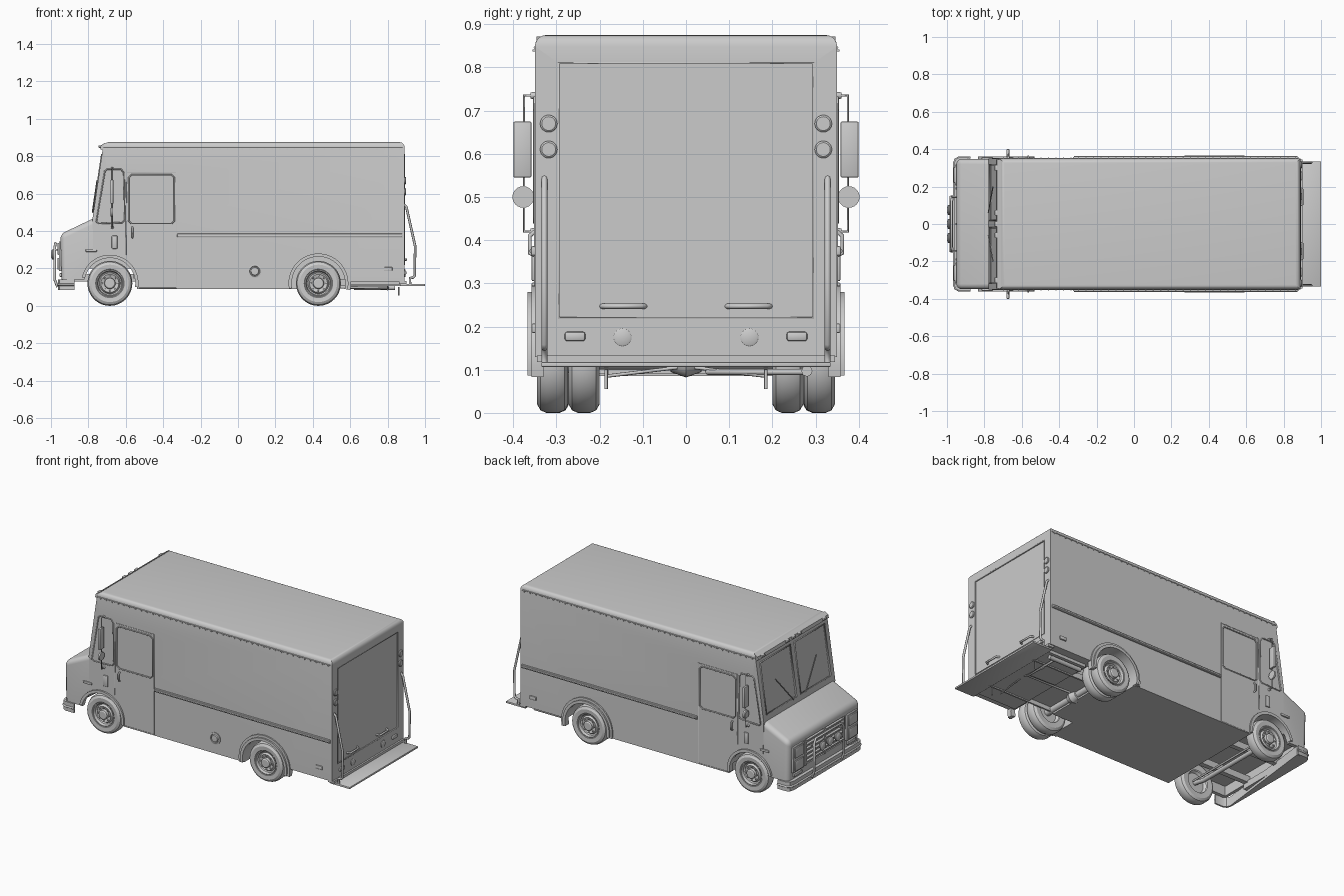
import bpy, bmesh, math
from mathutils import Vector, Matrix

if "Cube" in bpy.data.objects:
    bpy.data.objects.remove(bpy.data.objects["Cube"])

W = 0.35


def finish(name, bm, smooth=True):
    bmesh.ops.recalc_face_normals(bm, faces=bm.faces)
    me = bpy.data.meshes.new(name)
    bm.to_mesh(me)
    bm.free()
    ob = bpy.data.objects.new(name, me)
    bpy.context.collection.objects.link(ob)
    if smooth:
        smooth_by_angle(ob)
    return ob


def smooth_by_angle(ob):
    bpy.ops.object.select_all(action='DESELECT')
    ob.select_set(True)
    bpy.context.view_layer.objects.active = ob
    bpy.ops.object.shade_smooth_by_angle(angle=math.radians(32))


def prism(name, pts, vec, bevel=None, size=0.02, seg=5):
    """Extrude a 3D polygon along vec; bevel = test choosing edges to round."""
    bm = bmesh.new()
    f = bm.faces.new([bm.verts.new(p) for p in pts])
    ext = bmesh.ops.extrude_face_region(bm, geom=[f], use_keep_orig=True)
    bmesh.ops.translate(bm, vec=vec, verts=[v for v in ext['geom'] if isinstance(v, bmesh.types.BMVert)])
    if bevel:
        es = [e for e in bm.edges if bevel(e.verts[0].co, e.verts[1].co)]
        bmesh.ops.bevel(bm, geom=es, offset=size, segments=seg, profile=0.5, affect='EDGES')
    return finish(name, bm)


def box(name, x, y, z, r=0):
    pts = [(x[0], y[0], z[0]), (x[1], y[0], z[0]), (x[1], y[1], z[0]), (x[0], y[1], z[0])]
    return prism(name, pts, (0, 0, z[1] - z[0]), (lambda a, b: True) if r else None, r, 2)


def tube(name, pts, r=0.005, closed=False):
    cu = bpy.data.curves.new(name, 'CURVE')
    cu.dimensions = '3D'
    cu.bevel_depth, cu.bevel_resolution, cu.use_fill_caps = r, 2, True
    sp = cu.splines.new('POLY')
    sp.points.add(len(pts) - 1)
    for p, co in zip(sp.points, pts):
        p.co = (*co, 1)
    sp.use_cyclic_u = closed
    ob = bpy.data.objects.new(name, cu)
    bpy.context.collection.objects.link(ob)
    return ob


def lathe(name, prof, loc, axis, n=40):
    """Revolve (radius, height) profile, its height pointing along axis."""
    bm = bmesh.new()
    vs = [bm.verts.new((r, 0, h)) for r, h in prof]
    es = [bm.edges.new(p) for p in zip(vs, vs[1:])]
    bmesh.ops.spin(bm, geom=vs + es, cent=(0, 0, 0), axis=(0, 0, 1), angle=2 * math.pi, steps=n, use_merge=True)
    bmesh.ops.remove_doubles(bm, verts=bm.verts, dist=1e-5)
    bmesh.ops.transform(bm, verts=bm.verts, matrix=Matrix.Translation(loc) @ Vector((0, 0, 1)).rotation_difference(Vector(axis)).to_matrix().to_4x4())
    return finish(name, bm)


def disc(name, r, t, loc, axis, n=24):
    return lathe(name, [(0, 0), (r, 0), (r, t * 0.7), (r * 0.8, t), (0, t)], loc, axis, n)


def boolean(ob, other, op='DIFFERENCE'):
    m = ob.modifiers.new('cut', 'BOOLEAN')
    m.object, m.operation, m.solver = other, op, 'EXACT'
    bpy.context.view_layer.objects.active = ob
    bpy.ops.object.modifier_apply(modifier='cut')
    bpy.data.objects.remove(other)


# Body: cargo box with cab, joined to a rounded nose
side = [(-.778, .465), (-.718, .875), (.89, .875), (.89, .13), (.43, .13), (.43, .09), (-.54, .09), (-.54, .145), (-.77, .145)]
body = prism('body', [(x, -W, z) for x, z in side], (0, 2 * W, 0), lambda a, b: a.z > .87 and b.z > .87, .026)
nose = prism('nose', [(x, -W + .002, z) for x, z in [(-.943, .14), (-.95, .383), (-.772, .468), (-.59, .468), (-.59, .14)]],
             (0, 2 * W - .004, 0), lambda a, b: min(a.x, b.x) < -.94 and max(a.z, b.z) > .3, .028)
boolean(body, nose, 'UNION')

# Cut wheel wells, engine bay, rear door and windows into the body
FX, RX = -.685, .43
for s in (-1, 1):
    for x, r, y0 in ((FX, .138, .2), (RX, .145, .18)):
        boolean(body, lathe('well_cutter', [(0, 0), (r, 0), (r, .3), (0, .3)], (x, s * y0, .12), (0, s, 0), 48))
boolean(body, box('bay_cutter', (-.925, -.56), (-.325, .325), (0, .2)))
boolean(body, box('rear_door_cutter', (.882, .95), (-.295, .295), (.22, .81)))
boolean(body, box('grille_cutter', (-1, -.935), (-.19, .19), (.185, .345)))
quarter = [(-.757, .45), (-.712, .72), (-.7, .73), (-.625, .73), (-.61, .71), (-.605, .46), (-.62, .445), (-.745, .44)]
door = [(-.585, .455), (-.585, .685), (-.57, .7), (-.355, .7), (-.34, .685), (-.34, .455), (-.355, .44), (-.57, .44)]
wn = Vector((-.41, 0, .06)).normalized()


def shield(y, t):
    return Vector((-.778 + .06 * t, y, .465 + .41 * t))


for s in (-1, 1):
    for name, pts in (('quarter_window', quarter), ('door_window', door)):
        boolean(body, prism('window_cutter', [(x, s * .4, z) for x, z in pts], (0, -s * .057, 0)))
        tube(name + '_seal', [(x, s * W, z) for x, z in pts], .004, True)
    pane = [shield(s * .02, .09), shield(s * .315, .09), shield(s * .315, .84), shield(s * .02, .84)]
    boolean(body, prism('shield_cutter', [p + wn * .02 for p in pane], -wn * .028))
    tube('windshield_seal', pane, .005, True)
    # Wipers
    tube('wiper', [shield(s * .06, .08) + wn * .006, shield(s * .2, .5) + wn * .006], .003)
smooth_by_angle(body)

# Roof visor, clearance lights and rear door gap
prism('roof_visor', [(-.724, -W + .004, .832), (-.737, -W + .004, .838), (-.733, -W + .004, .858), (-.71, -W + .004, .872)], (0, 2 * W - .008, 0))
for y in (-.3, -.06, 0, .06, .3):
    box('clearance_light', (-.745, -.725), (y - .015, y + .015), (.845, .858), .003)
tube('rear_door_frame', [(.889, y, z) for y, z in ((-.295, .22), (.295, .22), (.295, .81), (-.295, .81))], .003, True)

# Wheels: (radius, outward offset) profiles
TYRE = [(.068, -.07), (.1, -.072), (.114, -.064), (.12, -.05), (.12, -.022), (.114, -.008), (.1, 0), (.076, -.002), (.07, -.007)]
RIM = [(.073, -.003), (.068, -.002), (.063, -.018), (.056, -.022), (.048, -.008), (.036, -.012), (.03, -.014), (.028, .002), (.022, .006), (0, .006)]


def wheel(name, x, y, s):
    lathe(name + '_tyre', TYRE, (x, y, .12), (0, s, 0), 48)
    lathe(name + '_rim', RIM, (x, y, .12), (0, s, 0))
    lathe(name + '_back', [(.07, -.06), (.06, -.045), (0, -.045)], (x, y, .12), (0, s, 0))
    for i in range(8):
        a = i * math.pi / 4
        disc('wheel_nut', .005, .008, (x + .041 * math.cos(a), y - s * .012, .12 + .041 * math.sin(a)), (0, s, 0), 6)


def arch(name, x, r0, r1, s, y1, a0, a1):
    A = [math.radians(a0 + (a1 - a0) * i / 24) for i in range(25)]
    pts = [(x + r1 * math.cos(a), s * .33, .12 + r1 * math.sin(a)) for a in A]
    pts += [(x + r0 * math.cos(a), s * .33, .12 + r0 * math.sin(a)) for a in reversed(A)]
    prism(name, pts, (0, s * (y1 - .33), 0))


for s in (-1, 1):
    wheel('front_wheel', FX, s * .343, s)
    wheel('rear_outer_wheel', RX, s * .345, s)
    wheel('rear_inner_wheel', RX, s * .272, s)
    arch('front_fender_lip', FX, .136, .153, s, .36, -8, 168)
    arch('rear_fender_flare', RX, .143, .16, s, .367, -12, 190)
    arch('rear_fender_edge', RX, .16, .175, s, .358, -12, 190)

    # Side trim
    box('rub_rail', (-.325, .88), (s * .353 - .006, s * .353 + .006), (.364, .386), .004)
    tube('rub_rail_ridge', [(-.32, s * .358, .375), (.875, s * .358, .375)], .005)
    tube('drip_rail', [(-.72, s * W, .846), (.88, s * W, .846)], .003)
    for i in range(40):
        box('roof_rivet', (-.7 + i * .04, -.694 + i * .04), (s * .352 - .003, s * .352 + .003), (.837, .842))
    tube('door_seam', [(-.6, s * W, .27), (-.595, s * W, .715), (-.33, s * W, .715), (-.33, s * W, .095), (-.53, s * W, .095)], .0025)
    box('side_step_plate', (-.675, -.645), (s * .353 - .005, s * .353 + .005), (.305, .375), .004)
    tube('door_handle', [(-.565, s * W, .42), (-.565, s * .362, .41), (-.565, s * .362, .37), (-.565, s * W, .365)], .005)
    box('nose_side_marker', (-.815, -.755), (s * .352 - .006, s * .352 + .006), (.288, .302), .004)
    box('rear_side_marker', (.78, .825), (s * .352 - .006, s * .352 + .006), (.185, .207), .004)

    # Mirrors on a bent arm
    tube('mirror_arm', [(-.672, s * y, z) for y, z in ((.345, .735), (.375, .735), (.375, .42), (.345, .42))], .003)
    for z in (.735, .42):
        disc('mirror_mount', .008, .012, (-.672, s * .348, z), (0, s, 0), 12)
    box('mirror', (-.682, -.666), (s * .379 - .021, s * .379 + .021), (.545, .675), .004)
    disc('round_mirror', .025, .014, (-.668, s * .377, .5), (-1, 0, 0))

    # Headlight panels
    box('headlight_panel', (-.958, -.94), (s * .262 - .055, s * .262 + .055), (.185, .345), .005)
    for z in (.225, .305):
        box('headlight', (-.965, -.95), (s * .262 - .042, s * .262 + .042), (z - .032, z + .032), .005)
    box('turn_signal', (-.954, -.94), (s * .262 - .04, s * .262 + .04), (.155, .175), .003)

    # Rear lights, door handles and grab rails
    for z in (.67, .61):
        disc('tail_light', .02, .01, (.888, s * .318, z), (1, 0, 0))
    disc('rear_reflector', .021, .008, (.888, s * .147, .175), (1, 0, 0))
    box('rear_marker', (.885, .9), (s * .257 - .024, s * .257 + .024), (.166, .188), .006)
    tube('rear_door_handle', [(.88, s * .145 - .05, .247), (.9, s * .145 - .04, .247), (.9, s * .145 + .04, .247), (.88, s * .145 + .05, .247)], .006)
    tube('grab_rail', [(x, s * .328, z) for x, z in ((.885, .545), (.9, .53), (.947, .32), (.945, .16), (.935, .15), (.92, .15), (.92, .118))], .007)

    # Chassis rails and mud flaps
    box('front_rail', (-.93, -.54), (s * .13 - .015, s * .13 + .015), (.13, .17))
    box('rear_rail', (.44, .88), (s * .185 - .005, s * .185 + .005), (.105, .14))
    tube('step_brace', [(.86, s * .185, .1), (.86, s * .185, .055)], .004)
    tube('step_strut', [(.8, s * .185, .085), (.8, s * .02, .105)], .004)

# Axles and differential
tube('front_axle', [(FX, -.3, .12), (FX, -.22, .105), (FX, .22, .105), (FX, .3, .12)], .013)
tube('steering_rod', [(-.64, -.26, .1), (-.64, .26, .1)], .006)
tube('rear_axle', [(RX, -.3, .12), (RX, .3, .12)], .02)
lathe('differential', [(0, -.045), (.025, -.035), (.038, 0), (.025, .035), (0, .045)], (RX, 0, .12), (0, 1, 0), 24)
tube('muffler', [(.62, .28, .097), (.64, .28, .097), (.82, .28, .097), (.84, .28, .097)], .013)
tube('tail_pipe', [(.8, .28, .095), (.8, .05, .095), (.5, .05, .1)], .007)

# Rear step
box('rear_step', (.865, 1.0), (-.335, .335), (.106, .118), .003)
box('rear_sill', (.86, .9), (-.345, .345), (.118, .133))
box('step_underframe', (.6, .87), (-.3, .3), (.112, .131))

# Front bumper channel
half = [(-.875, .356), (-.935, .356), (-.955, .345), (-.963, .32)]
inner = [(-.953, .315), (-.945, .337), (-.93, .346), (-.875, .346)]
ring = half + [(x, -y) for x, y in reversed(half)] + [(x, -y) for x, y in reversed(inner)] + [(x, y) for x, y in reversed(inner)]
prism('front_bumper', [(x, y, .085) for x, y in ring], (0, 0, .057))
tube('bumper_ridge', [(x, y, .113) for x, y in half + [(x, -y) for x, y in reversed(half)]], .006)
box('bumper_bracket', (-.955, -.91), (-.15, .15), (.1, .14))

# Grille slats
for i in range(6):
    z = .2 + i * .026
    box('grille_slat', (-.95, -.932), (-.19, .19), (z - .004, z + .004))
for y in (-.19, 0, .19):
    box('grille_post', (-.954, -.935), (y - .006, y + .006), (.185, .345))

# Push bar with three round lamps
loop = [(-.965, -.145, .1), (-.98, -.145, .14), (-.98, -.145, .31), (-.976, -.125, .335)]
tube('push_bar', loop + [(x, -y, z) for x, y, z in reversed(loop)], .007)
tube('push_bar_cross', [(-.98, -.145, .235), (-.98, .145, .235)], .006)
for y in (-.075, 0, .075):
    lathe('bar_lamp', [(0, 0), (.018, .002), (.027, .014), (.027, .02), (.02, .025), (0, .027)], (-.973, y, .275), (-1, 0, 0), 24)
for y in (-.145, .145):
    tube('push_bar_strut', [(-.98, y, .3), (-.94, y, .3)], .005)

# Fuel cap on one side
lathe('fuel_cap', [(.036, 0), (.036, .008), (.028, .009), (.026, .003), (.022, .004), (.02, .012), (0, .013)], (.09, -.348, .185), (0, -1, 0), 32)
